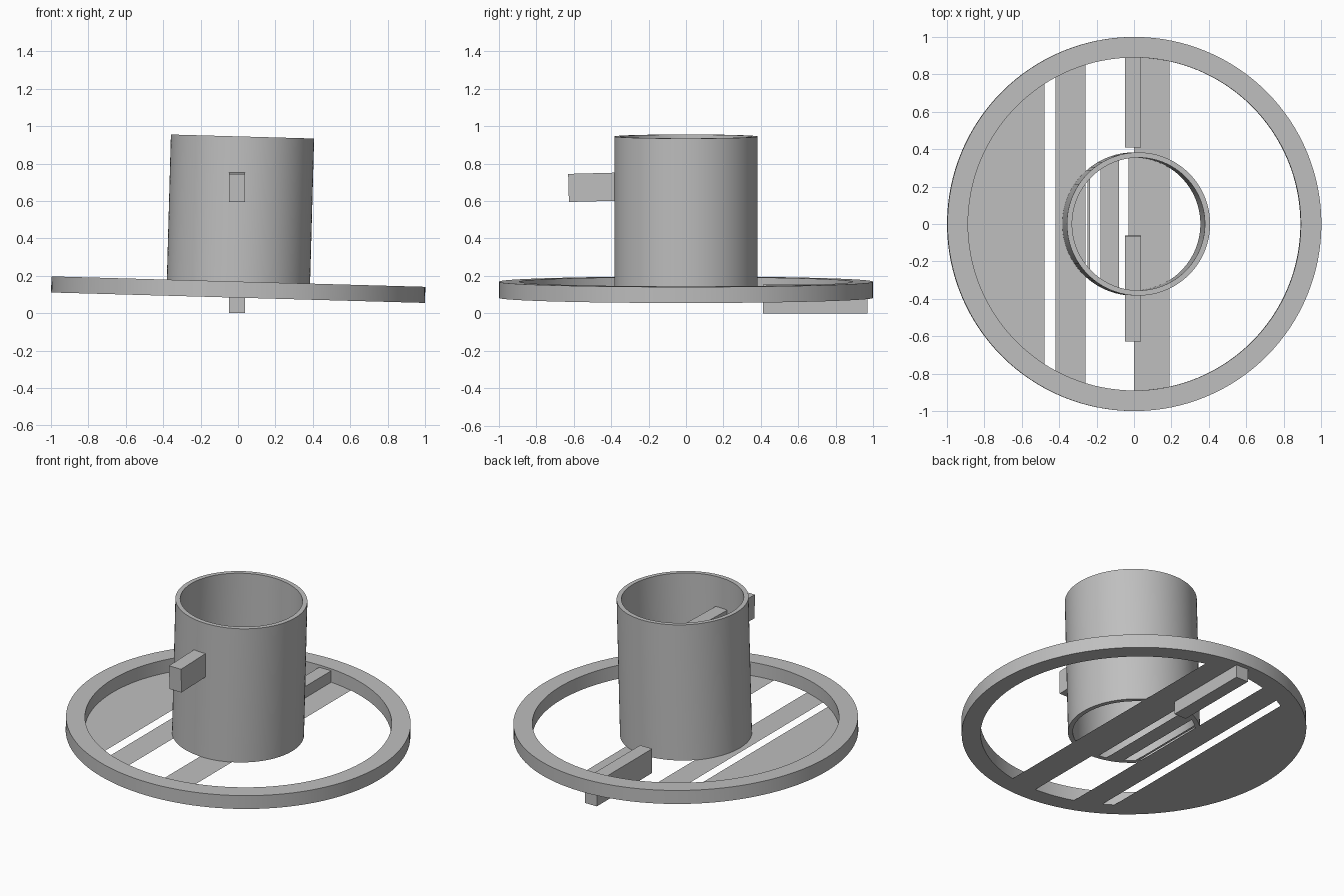
import bpy, bmesh, math
from mathutils import Matrix

cube = bpy.data.objects.get("Cube")
if cube:
    bpy.data.objects.remove(cube, do_unlink=True)

grey = bpy.data.materials.new("plain_grey")
grey.use_nodes = True
colour = (0.52, 0.52, 0.52, 1)
grey.diffuse_color = colour
grey.node_tree.nodes["Principled BSDF"].inputs["Base Color"].default_value = colour

TILT = math.radians(1.6)
FLOOR_Z = 0.083
LEAN = Matrix.Translation((0, 0, FLOOR_Z)) @ Matrix.Rotation(TILT, 4, "Y")
INNER = 0.89


def add_object(name, bm, matrix, smooth=False):
    mesh = bpy.data.meshes.new(name)
    bm.to_mesh(mesh)
    bm.free()
    mesh.materials.append(grey)
    obj = bpy.data.objects.new(name, mesh)
    obj.matrix_world = matrix
    bpy.context.collection.objects.link(obj)
    if smooth:
        bpy.ops.object.select_all(action="DESELECT")
        obj.select_set(True)
        bpy.context.view_layer.objects.active = obj
        bpy.ops.object.shade_smooth_by_angle(angle=math.radians(30))
    return obj


def hollow_cylinder(name, outer, inner, height, segments):
    """Rectangular section swept round the upright axis."""
    bm = bmesh.new()
    profile = [(inner, 0), (outer, 0), (outer, height), (inner, height)]
    rings = []
    for i in range(segments):
        a = 2 * math.pi * i / segments
        rings.append([bm.verts.new((r * math.cos(a), r * math.sin(a), z)) for r, z in profile])
    for i, ring in enumerate(rings):
        nxt = rings[(i + 1) % segments]
        for j in range(4):
            k = (j + 1) % 4
            bm.faces.new((ring[j], nxt[j], nxt[k], ring[k]))
    bmesh.ops.recalc_face_normals(bm, faces=bm.faces)
    return add_object(name, bm, LEAN, True)


def floor_strip(name, x0, x1, radius):
    """Flat sheet between two chords of a circle."""
    bm = bmesh.new()
    steps = 24
    a0, a1 = (math.acos(max(-1, x / radius)) for x in (x0, x1))
    angles = [a1 + (a0 - a1) * i / steps for i in range(steps + 1)]
    points = [(radius * math.cos(a), radius * math.sin(a), 0) for a in angles]
    points += [(x, -y, z) for x, y, z in reversed(points)]
    bm.faces.new([bm.verts.new(p) for p in points])
    bmesh.ops.remove_doubles(bm, verts=bm.verts, dist=0.0001)
    return add_object(name, bm, LEAN)


def bar(name, size, centre, pitch=0):
    bm = bmesh.new()
    bmesh.ops.create_cube(bm, size=1, matrix=Matrix.Diagonal((*size, 1)))
    return add_object(name, bm, Matrix.Translation(centre) @ Matrix.Rotation(pitch, 4, "X"))


# Rim and upright cup share one lean
hollow_cylinder("outer_rim", 1.0, INNER, 0.086, 128)
hollow_cylinder("cup_wall", 0.383, 0.355, 0.862, 96)

# Sheets across the bottom of the rim
floor_strip("floor_segment", -INNER, -0.48, INNER)
floor_strip("floor_slat_side", -0.42, -0.26, INNER)
floor_strip("floor_slat_middle", 0.0, 0.19, INNER)

# Narrow sheets inside the cup
floor_strip("cup_slat_wide", -0.18, -0.08, 0.355)
floor_strip("cup_slat_narrow", -0.25, -0.235, 0.355)
floor_strip("cup_slat_centre", -0.03, 0.0, 0.355)

# Bars at the front and the back
bar("front_handle", (0.085, 0.565, 0.15), (-0.005, -0.345, 0.677), math.radians(1.5))
bar("rear_bar", (0.085, 0.56, 0.155), (-0.005, 0.69, 0.0775))
